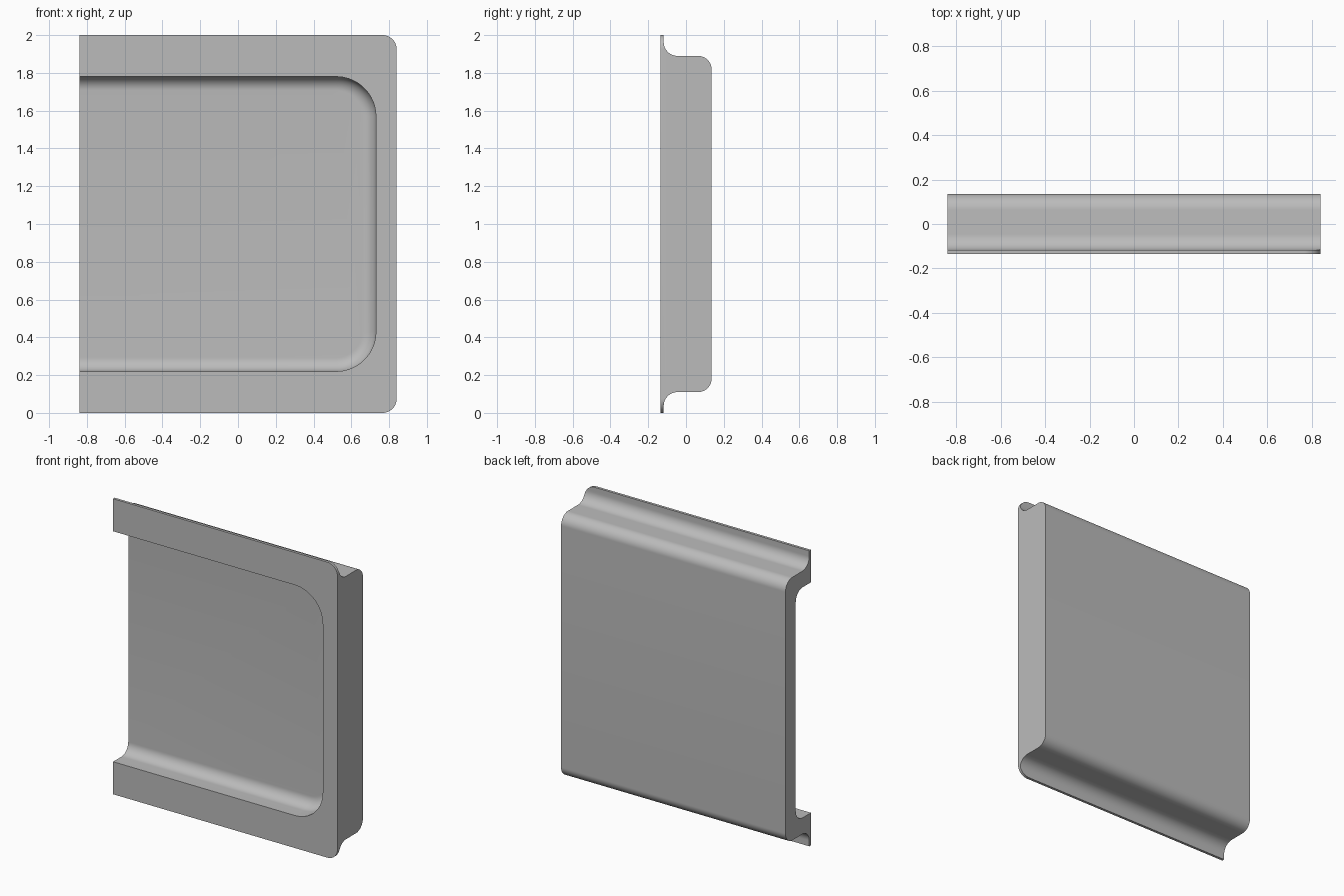
import bpy, bmesh
from math import cos, sin, radians, pi
from mathutils import Vector

if "Cube" in bpy.data.objects:
    bpy.data.objects.remove(bpy.data.objects["Cube"], do_unlink=True)

W, D, H = 0.84, 0.136, 2.0      # half width, half depth, height
WALL, R = 0.11, 0.073           # wall thickness, fillet radius
FLANGE_Y = -0.118               # rear face of the thin flange
OUT = 0.2                       # overshoot for clean cuts

grey = bpy.data.materials.new("light_grey")
grey.use_nodes = True
colour = (0.5, 0.5, 0.5, 1)
grey.diffuse_color = colour
grey.node_tree.nodes["Principled BSDF"].inputs["Base Color"].default_value = colour


def arc(cx, cy, r, start, end, steps=16):
    angles = [radians(start + (end - start) * i / steps) for i in range(steps + 1)]
    return [(cx + r * cos(a), cy + r * sin(a)) for a in angles]


def prism(name, points, move, fillet=0):
    """Extrude a closed 3D outline; optionally round the far rim."""
    bm = bmesh.new()
    face = bm.faces.new([bm.verts.new(p) for p in points])
    ext = bmesh.ops.extrude_face_region(bm, geom=[face])["geom"]
    bmesh.ops.translate(bm, vec=Vector(move), verts=[g for g in ext if isinstance(g, bmesh.types.BMVert)])
    if fillet:
        rim = [g for g in ext if isinstance(g, bmesh.types.BMEdge)]
        bmesh.ops.bevel(bm, geom=rim, offset=fillet, segments=12, profile=0.5, affect='EDGES')
    bmesh.ops.recalc_face_normals(bm, faces=bm.faces)
    mesh = bpy.data.meshes.new(name)
    bm.to_mesh(mesh)
    bm.free()
    mesh.materials.append(grey)
    obj = bpy.data.objects.new(name, mesh)
    bpy.context.collection.objects.link(obj)
    return obj


def right_rounded(right, low, high, r):
    """Outline in x and z with both right corners rounded."""
    left = -W - OUT
    return ([(left, low)] + arc(right - r, low + r, r, -90, 0)
            + arc(right - r, high - r, r, 0, 90) + [(left, high)])


# Side profile: flange, concave fillet and rounded back, mirrored top to bottom
top = ([(-D, H + OUT), (FLANGE_Y, H + OUT)]
       + arc(FLANGE_Y + R, H - WALL + R, R, 180, 270)
       + arc(D - R, H - WALL - R, R, 90, 0))
profile = top + [(y, H - z) for y, z in reversed(top)]
panel = prism("panel", [(-W, y, z) for y, z in profile], (2 * W + OUT, 0, 0))

# Outer outline with rounded flange corners
outline = prism("outline_helper",
                [(x, -D - OUT, z) for x, z in right_rounded(W, 0, H, 0.075)],
                (0, 2 * (D + OUT), 0))

# Recess, open at the left end, with a filleted floor
recess = prism("recess_cutter",
               [(x, -D - OUT, z) for x, z in right_rounded(W - WALL, 2 * WALL, H - 2 * WALL, 0.21)],
               (0, 2 * D - WALL + OUT, 0), fillet=R)

for helper, operation in ((outline, 'INTERSECT'), (recess, 'DIFFERENCE')):
    helper.hide_render = True
    mod = panel.modifiers.new(helper.name, 'BOOLEAN')
    mod.object, mod.operation, mod.solver = helper, operation, 'EXACT'

# Apply the cuts and smooth the fillets
bpy.context.view_layer.objects.active = panel
panel.select_set(True)
for mod in list(panel.modifiers):
    bpy.ops.object.modifier_apply(modifier=mod.name)
for helper in (outline, recess):
    bpy.data.objects.remove(helper, do_unlink=True)
bpy.ops.object.shade_smooth_by_angle(angle=pi / 6)
